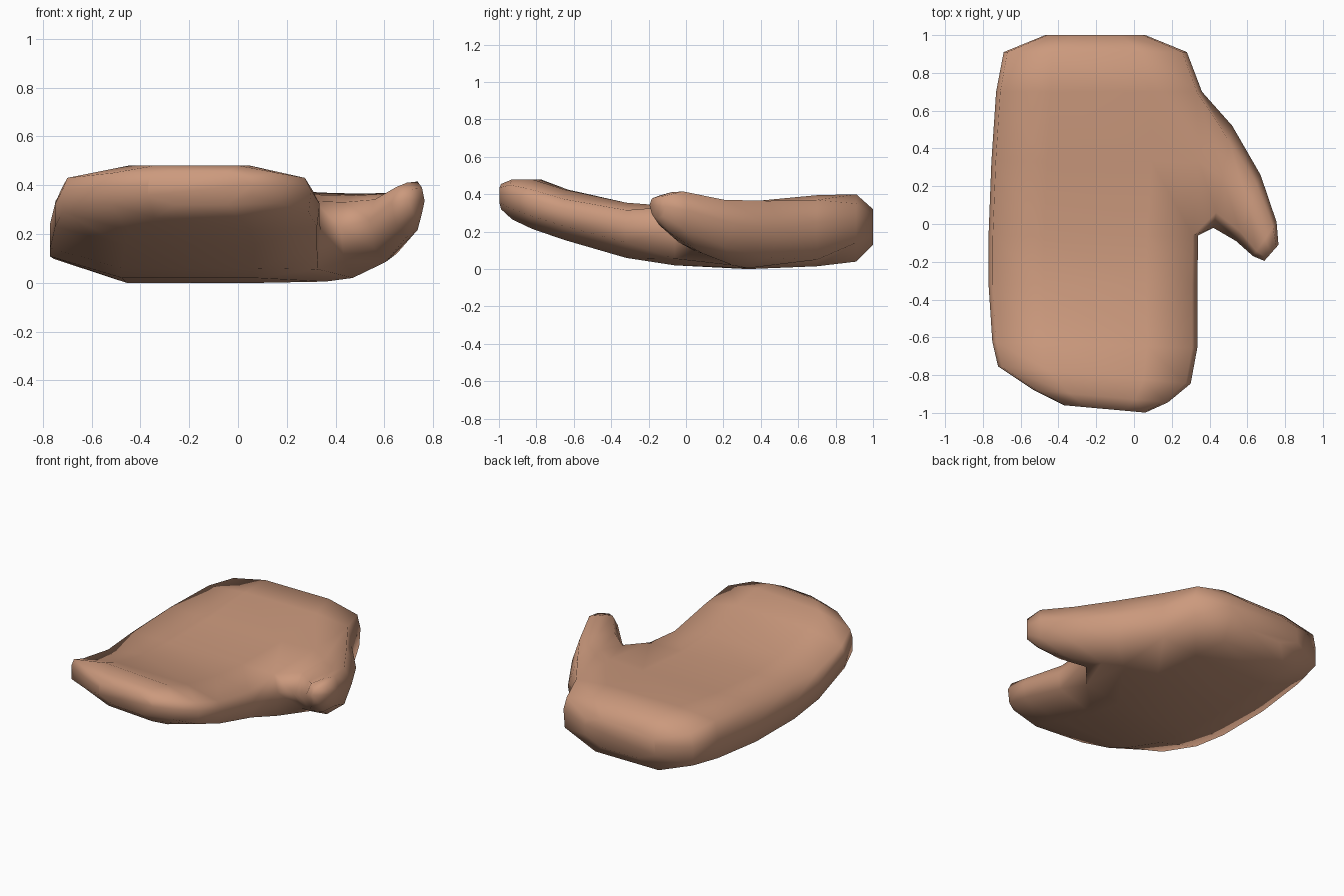
import bpy, bmesh

if "Cube" in bpy.data.objects:
    bpy.data.objects.remove(bpy.data.objects["Cube"])

skin = bpy.data.materials.new("tan skin")
skin.diffuse_color = (0.60, 0.32, 0.205, 1)
skin.use_nodes = True
skin.node_tree.nodes["Principled BSDF"].inputs["Base Color"].default_value = skin.diffuse_color

bm = bmesh.new()


def palm_ring(y, xl, xr, lo, hi, rim, shear=0.0):
    """Ten-point cross-section; rim is how far the rims sit above the middle top."""
    w, h = xr - xl, hi - lo
    edge = hi + rim
    pts = [(.265, hi), (.755, hi), (.975, edge), (1, lo + .62 * h), (.99, lo + .28 * h),
           (.755, lo), (.265, lo), (.0, lo + .28 * h), (.0, lo + .62 * h), (.02, edge)]
    return [bm.verts.new((xl + f * w, y - shear * (xl + f * w + .2), z)) for f, z in pts]


def bridge(a, b, skip=()):
    n = len(a)
    for i in range(n):
        if i not in skip:
            j = (i + 1) % n
            bm.faces.new((a[i], a[j], b[j], b[i]))


# Palm and joined fingers, from wrist to fingertips
rings = [palm_ring(*r) for r in (
    (1.00, -.47, .06, .13, .32, -.03),
    (.91, -.69, .28, .04, .40, -.05),
    (.70, -.73, .36, .015, .395, -.025),
    (.33, -.755, .37, .0, .35, .01),
    (-.06, -.77, .34, .02, .335, .0),
    (-.32, -.77, .335, .06, .355, -.04),
    (-.64, -.75, .335, .155, .425, -.05, .03),
    (-.80, -.72, .30, .215, .48, -.05, .09),
    (-.91, -.53, .18, .265, .48, -.03, .09),
    (-.975, -.37, .06, .32, .455, -.02, .09))]
for i in range(len(rings) - 1):
    # the right side stays open where the thumb joins
    bridge(rings[i], rings[i + 1], skip=(2, 3) if i in (2, 3) else ())
bm.faces.new(rings[0])
bm.faces.new(rings[-1])

# Thumb, continued from the opening in the palm; its underside runs flat into the palm
a, m, b = rings[2:5]
bm.verts.remove(m[3])
for ring, z in ((a, .05), (m, .005), (b, .055)):
    ring[4].co.z = z
loop = [a[2], m[2], b[2], b[3], b[4], m[4], a[4], a[3]]
for outer, inner, lo, hi in (((.52, .52), (.42, -.02), .02, .365),
                             ((.67, .26), (.54, -.09), .085, .37),
                             ((.755, .01), (.63, -.17), .19, .415),
                             ((.765, -.11), (.69, -.195), .27, .39)):
    h = hi - lo
    ring = []
    for f, z in ((.15, hi), (.5, hi - .02 * h), (.85, hi - .1 * h), (1, lo + .6 * h),
                 (.85, lo + .2 * h), (.5, lo), (.15, lo + .12 * h), (0, lo + .55 * h)):
        ring.append(bm.verts.new((outer[0] + f * (inner[0] - outer[0]),
                                  outer[1] + f * (inner[1] - outer[1]), z)))
    bridge(loop, ring)
    loop = ring
bm.faces.new(loop)

bmesh.ops.recalc_face_normals(bm, faces=bm.faces)
for f in bm.faces:
    f.smooth = True
mesh = bpy.data.meshes.new("mitten_hand")
bm.to_mesh(mesh)
bm.free()
mesh.materials.append(skin)
bpy.context.collection.objects.link(bpy.data.objects.new("mitten_hand", mesh))
